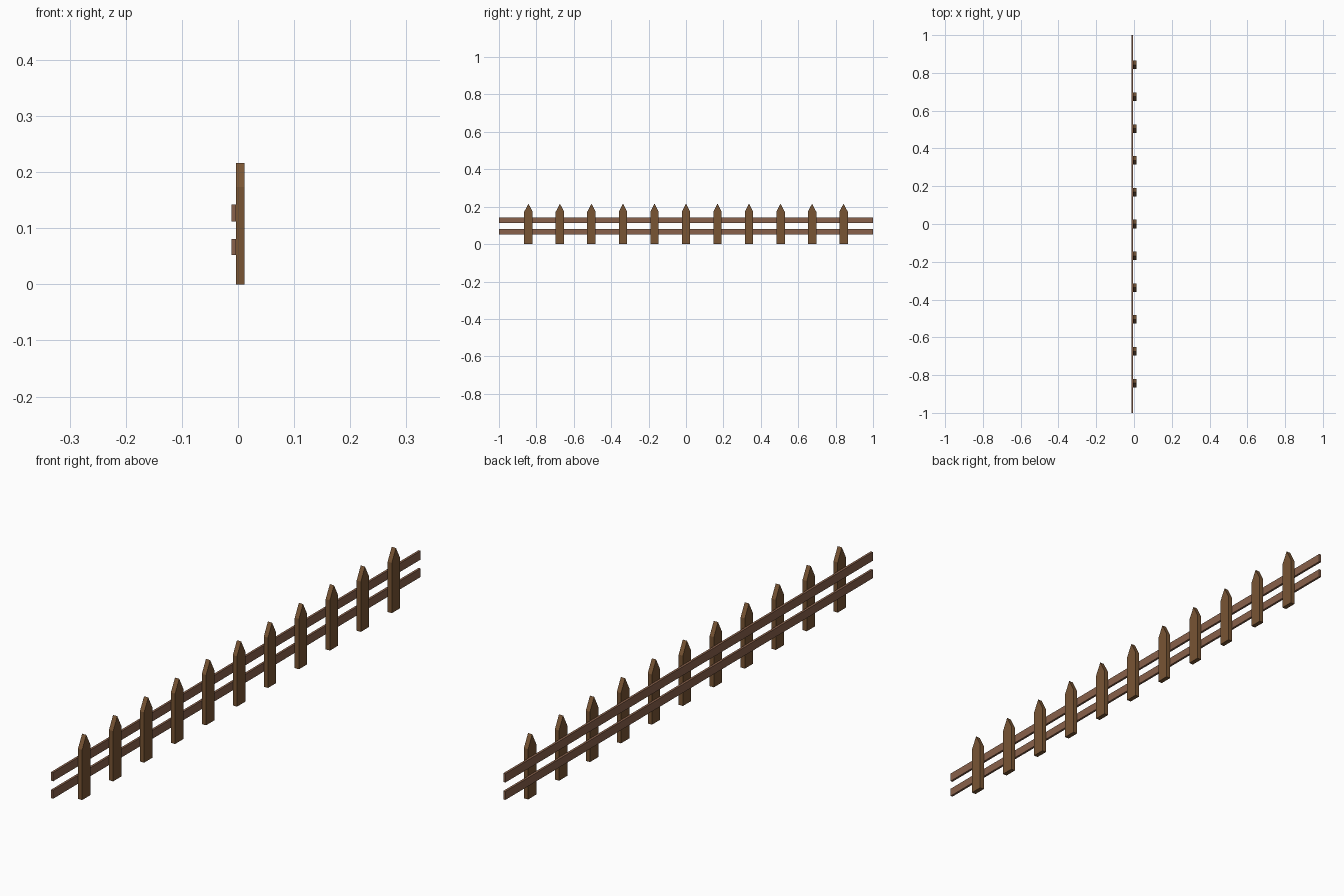
import bpy, bmesh

if "Cube" in bpy.data.objects:
    bpy.data.objects.remove(bpy.data.objects["Cube"])


def material(name, color):
    m = bpy.data.materials.new(name)
    m.diffuse_color = (*color, 1)
    m.use_nodes = True
    m.node_tree.nodes["Principled BSDF"].inputs["Base Color"].default_value = m.diffuse_color
    return m


def extrude_profile(name, profile, x0, x1, y, mat):
    """Extrude a (y, z) profile along x from x0 to x1."""
    bm = bmesh.new()
    face = bm.faces.new([bm.verts.new((x0, py, pz)) for py, pz in profile])
    out = bmesh.ops.extrude_face_region(bm, geom=[face])
    moved = [v for v in out["geom"] if isinstance(v, bmesh.types.BMVert)]
    bmesh.ops.translate(bm, verts=moved, vec=(x1 - x0, 0, 0))
    bmesh.ops.recalc_face_normals(bm, faces=bm.faces)
    mesh = bpy.data.meshes.new(name)
    bm.to_mesh(mesh)
    bm.free()
    mesh.materials.append(mat)
    ob = bpy.data.objects.new(name, mesh)
    ob.location.y = y
    bpy.context.collection.objects.link(ob)
    return ob


picket_wood = material("picket_wood", (0.19, 0.09, 0.034))
rail_wood = material("rail_wood", (0.25, 0.12, 0.07))

BACK, JOIN, FRONT = -0.012, -0.004, 0.012

# Two long horizontal rails
for name, z0, z1 in (("lower_rail", 0.052, 0.081), ("upper_rail", 0.112, 0.142)):
    extrude_profile(name, [(-1, z0), (1, z0), (1, z1), (-1, z1)],
                    BACK, JOIN, 0, rail_wood)

# Eleven pointed pickets on the +x side of the rails
W = 0.0225
picket = [(-W, 0), (W, 0), (W, 0.173), (0, 0.216), (-W, 0.173)]
for i in range(11):
    extrude_profile(f"picket_{i + 1}", picket, JOIN, FRONT,
                    (i - 5) * 0.1685, picket_wood)
